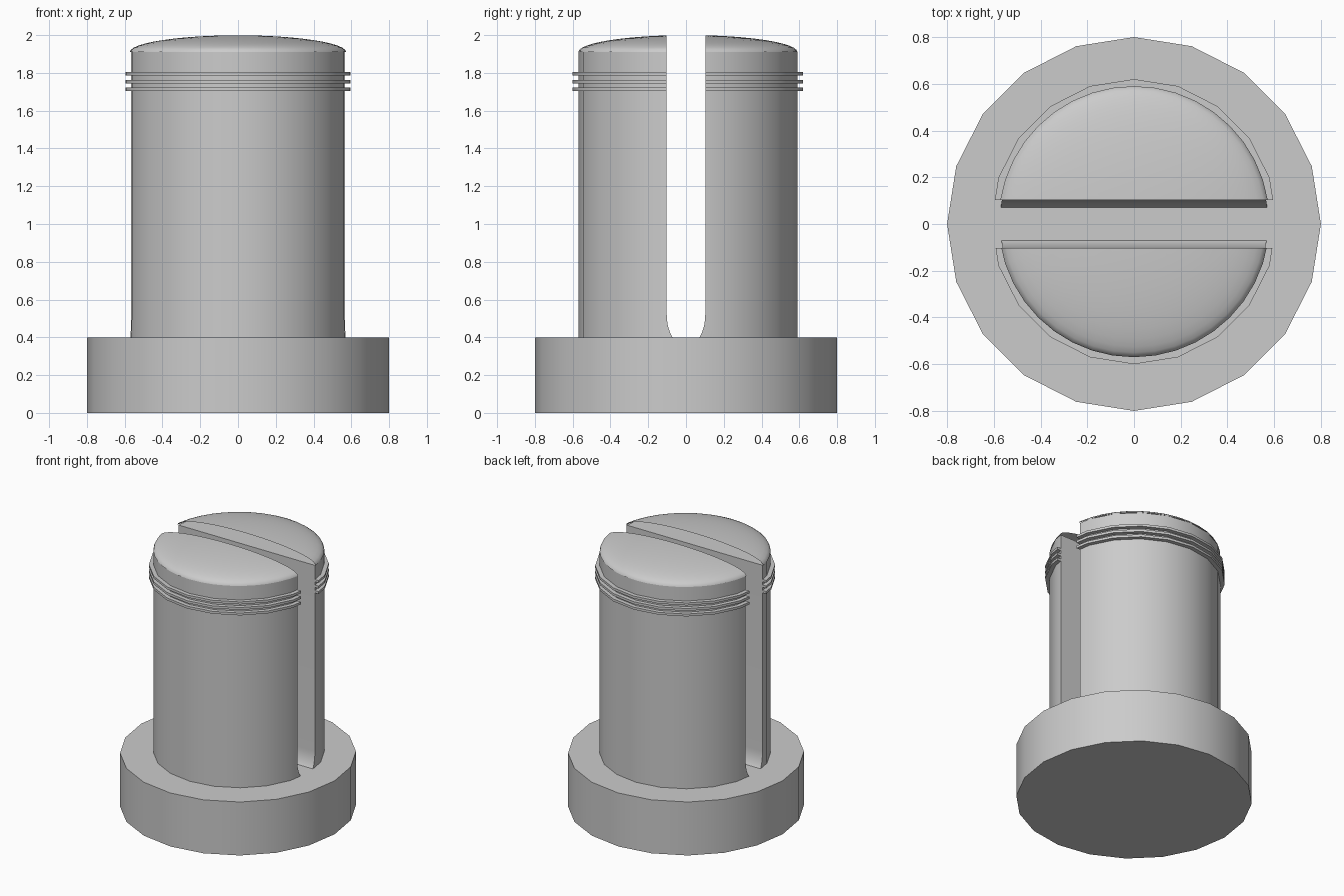
import bpy
import bmesh
from math import cos, sin, pi, radians

cube = bpy.data.objects.get("Cube")
if cube:
    bpy.data.objects.remove(cube, do_unlink=True)

SHIFT_Y = 0.01      # the post sits slightly behind the base centre
POST_R = 0.58
SHOULDER_Z = 1.91

grey = bpy.data.materials.new("plain_grey")
grey.use_nodes = True
colour = (0.6, 0.6, 0.6, 1)
grey.diffuse_color = colour
grey.node_tree.nodes["Principled BSDF"].inputs["Base Color"].default_value = colour


def make_object(name, bm):
    bmesh.ops.recalc_face_normals(bm, faces=bm.faces)
    mesh = bpy.data.meshes.new(name)
    bm.to_mesh(mesh)
    bm.free()
    mesh.materials.append(grey)
    obj = bpy.data.objects.new(name, mesh)
    bpy.context.collection.objects.link(obj)
    return obj


def select_only(obj):
    bpy.ops.object.select_all(action='DESELECT')
    obj.select_set(True)
    bpy.context.view_layer.objects.active = obj


def disc(name, radius, bottom, top, y=0.0, sides=20):
    bm = bmesh.new()
    ring = [bm.verts.new((radius * cos(2 * pi * i / sides),
                          y + radius * sin(2 * pi * i / sides), bottom))
            for i in range(sides)]
    face = bm.faces.new(ring)
    out = bmesh.ops.extrude_face_region(bm, geom=[face], use_keep_orig=True)
    moved = [v for v in out["geom"] if isinstance(v, bmesh.types.BMVert)]
    bmesh.ops.translate(bm, verts=moved, vec=(0, 0, top - bottom))
    return make_object(name, bm)


def dome(name):
    bm = bmesh.new()
    bmesh.ops.create_uvsphere(bm, u_segments=40, v_segments=24, radius=1)
    cut = bmesh.ops.bisect_plane(bm, geom=bm.verts[:] + bm.edges[:] + bm.faces[:],
                                 plane_co=(0, 0, 0), plane_no=(0, 0, 1),
                                 clear_inner=True)
    rim = [e for e in cut["geom_cut"] if isinstance(e, bmesh.types.BMEdge)]
    if not rim:
        rim = [e for e in bm.edges if e.is_boundary]
    bmesh.ops.holes_fill(bm, edges=rim, sides=0)
    bmesh.ops.scale(bm, verts=bm.verts, vec=(POST_R, POST_R, 0.09))
    bmesh.ops.translate(bm, verts=bm.verts, vec=(0, SHIFT_Y, SHOULDER_Z))
    return make_object(name, bm)


def slot_cutter():
    # straight walls with a rounded foot, extruded across the post
    half, foot_z, foot_h, steps = 0.102, 0.52, 0.168, 20
    outline = [(half, 2.2), (-half, 2.2)]
    outline += [(-half * cos(pi * i / steps), foot_z - foot_h * sin(pi * i / steps))
                for i in range(steps + 1)]
    bm = bmesh.new()
    face = bm.faces.new([bm.verts.new((-1, y, z)) for y, z in outline])
    out = bmesh.ops.extrude_face_region(bm, geom=[face], use_keep_orig=True)
    moved = [v for v in out["geom"] if isinstance(v, bmesh.types.BMVert)]
    bmesh.ops.translate(bm, verts=moved, vec=(2, 0, 0))
    cutter = make_object("slot_cutter", bm)
    cutter.hide_render = True
    return cutter


# Base and split post
base = disc("base", 0.8, 0, 0.4)
split = [disc("post", POST_R, 0.39, SHOULDER_Z, SHIFT_Y), dome("domed_cap")]

# Three thin rings near the top
for i, z in enumerate((1.704, 1.745, 1.787)):
    split.append(disc(f"ring_{i + 1}", 0.61, z, z + 0.018, SHIFT_Y))

# Slot through the post, cap and rings
cutter = slot_cutter()
for part in split:
    mod = part.modifiers.new("slot", 'BOOLEAN')
    mod.operation = 'DIFFERENCE'
    mod.solver = 'EXACT'
    mod.object = cutter
    select_only(part)
    bpy.ops.object.modifier_apply(modifier=mod.name)
bpy.data.objects.remove(cutter, do_unlink=True)

# Smooth round walls with crisp rims
for part in [base] + split:
    select_only(part)
    bpy.ops.object.shade_smooth_by_angle(angle=radians(30))
